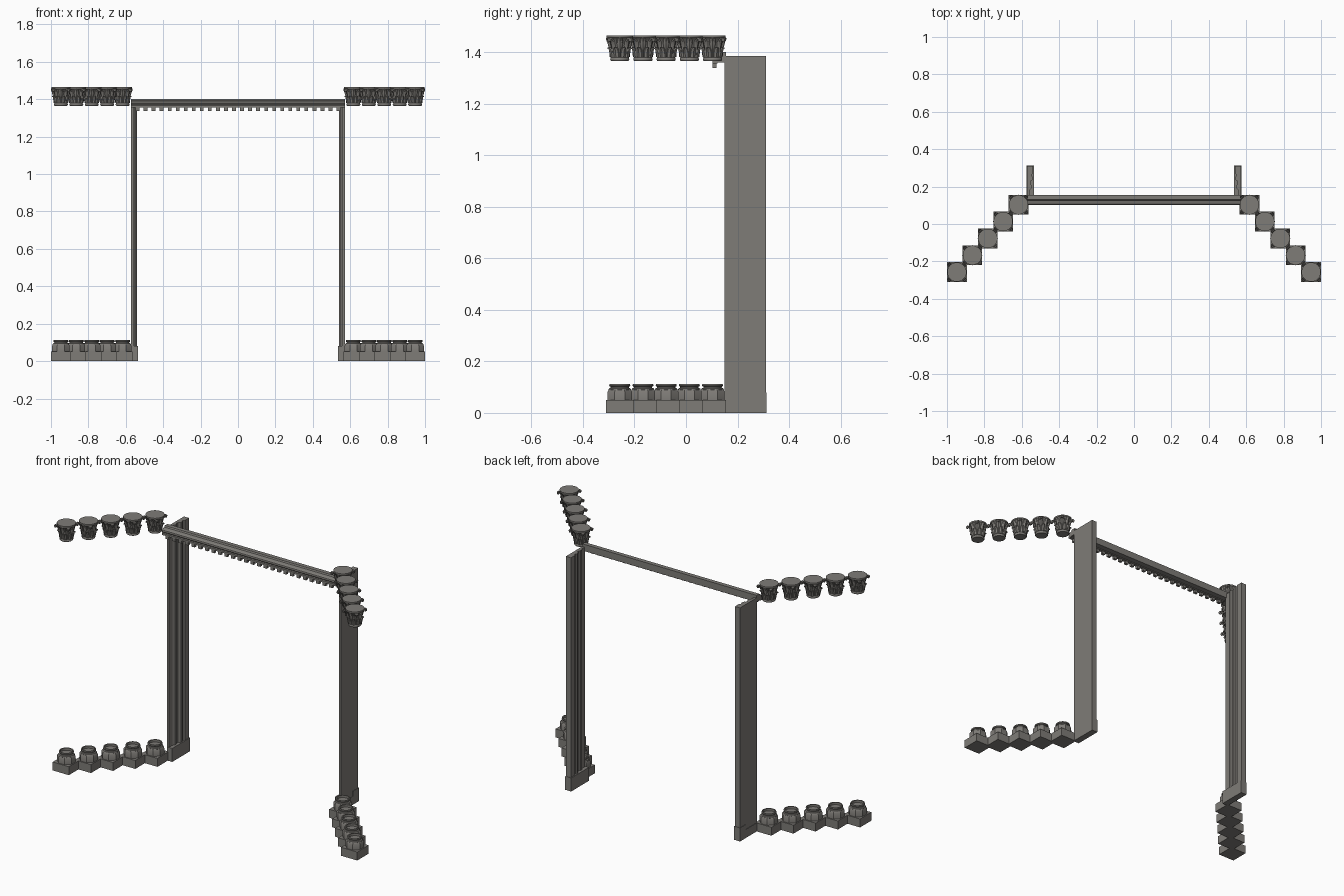
import bpy, bmesh
from math import sin, cos, pi, radians

if "Cube" in bpy.data.objects:
    bpy.data.objects.remove(bpy.data.objects["Cube"])

stone = bpy.data.materials.new("stone")
stone.diffuse_color = (0.21, 0.20, 0.185, 1)
stone.use_nodes = True
stone.node_tree.nodes["Principled BSDF"].inputs["Base Color"].default_value = stone.diffuse_color


def make_mesh(name, bm):
    bmesh.ops.recalc_face_normals(bm, faces=bm.faces[:])
    me = bpy.data.meshes.new(name)
    bm.to_mesh(me)
    bm.free()
    me.materials.append(stone)
    return me


def place(name, me, loc=(0, 0, 0), smooth=False):
    ob = bpy.data.objects.new(name, me)
    bpy.context.collection.objects.link(ob)
    ob.location = loc
    if smooth:
        bpy.ops.object.select_all(action='DESELECT')
        ob.select_set(True)
        bpy.context.view_layer.objects.active = ob
        bpy.ops.object.shade_smooth_by_angle(angle=radians(35))
    return ob


def box(bm, x0, x1, y0, y1, z0, z1):
    v = bmesh.ops.create_cube(bm, size=1)['verts']
    for p in v:
        p.co = (x1 if p.co.x > 0 else x0, y1 if p.co.y > 0 else y0, z1 if p.co.z > 0 else z0)


def lathe(bm, profile, n, start=0.0):
    rings = [[bm.verts.new((r * cos(start + 2 * pi * i / n), r * sin(start + 2 * pi * i / n), z))
              for i in range(n)] for r, z in profile]
    for a, b in zip(rings, rings[1:]):
        for i in range(n):
            bm.faces.new((a[i], a[(i + 1) % n], b[(i + 1) % n], b[i]))
    bm.faces.new(rings[0])
    bm.faces.new(rings[-1])


def extrude_profile(bm, pts, to_a, to_b):
    a = [bm.verts.new(to_a(p)) for p in pts]
    b = [bm.verts.new(to_b(p)) for p in pts]
    for i in range(len(pts)):
        j = (i + 1) % len(pts)
        bm.faces.new((a[i], a[j], b[j], b[i]))
    bm.faces.new(a)
    bm.faces.new(b)


def leaf(bm, angle, rows, thick=0.006):
    # rows: radius, height, half width; ridge stands proud of the edges
    c, s = cos(angle), sin(angle)
    rings = []
    for r, z, w in rows:
        pts = [(r - thick, -w), (r, -w * 0.75), (r + thick * 0.7, 0), (r, w * 0.75), (r - thick, w)]
        rings.append([bm.verts.new((a * c - b * s, a * s + b * c, z)) for a, b in pts])
    for p, q in zip(rings, rings[1:]):
        for i in range(5):
            j = (i + 1) % 5
            bm.faces.new((p[i], p[j], q[j], q[i]))
    bm.faces.new(rings[0])
    bm.faces.new(rings[-1])


# Column base: square plinth, octagonal block, turned rings with sunken top
bm = bmesh.new()
box(bm, -0.053, 0.053, -0.053, 0.053, 0, 0.05)
lathe(bm, [(0.051, 0.05), (0.051, 0.083), (0.046, 0.09)], 8, pi / 8)
lathe(bm, [(0.042, 0.085), (0.044, 0.09), (0.042, 0.095), (0.036, 0.097), (0.035, 0.101),
           (0.039, 0.103), (0.041, 0.107), (0.039, 0.112), (0.033, 0.112), (0.033, 0.098)], 20)
base_mesh = make_mesh("column_base", bm)

# Capital: neck ring, bell and abacus disc, with two tiers of curling leaves
bm = bmesh.new()
lathe(bm, [(0.034, 0), (0.037, 0.003), (0.038, 0.008), (0.036, 0.013), (0.033, 0.015),
           (0.034, 0.045), (0.040, 0.075), (0.047, 0.088), (0.052, 0.091), (0.052, 0.1)], 16, pi / 16)
for i in range(8):
    leaf(bm, (i + 0.5) * pi / 4, [(0.035, 0.014, 0.012), (0.038, 0.03, 0.013), (0.042, 0.045, 0.011),
                                  (0.047, 0.053, 0.007), (0.047, 0.047, 0.004)])
    corner = i % 2
    tip = 0.064 if corner else 0.050
    leaf(bm, i * pi / 4, [(0.035, 0.016, 0.005), (0.038, 0.05, 0.009), (0.045, 0.075, 0.013),
                          (tip - 0.003, 0.092, 0.012), (tip, 0.088, 0.010), (tip - 0.003, 0.077, 0.006)])
capital_mesh = make_mesh("capital", bm)

# Five stepped columns on each splayed side
for side, word in ((-1, "left"), (1, "right")):
    for i in range(5):
        x, y = side * (0.947 - 0.0825 * i), -0.257 + 0.09 * i
        place(f"column_base_{word}_{i + 1}", base_mesh, (x, y, 0), True)
        place(f"capital_{word}_{i + 1}", capital_mesh, (x, y, 1.365), True)

    # Door jamb: flat outside, moulded inside stepping inwards to the back
    jamb = [(0.572, 0.15), (0.572, 0.31), (0.539, 0.31), (0.539, 0.272), (0.546, 0.266), (0.546, 0.256),
            (0.541, 0.250), (0.541, 0.238), (0.546, 0.232), (0.554, 0.228), (0.554, 0.212),
            (0.548, 0.206), (0.548, 0.192), (0.554, 0.186), (0.557, 0.178), (0.557, 0.15)]
    bm = bmesh.new()
    extrude_profile(bm, jamb, lambda p: (side * p[0], p[1], 0.04), lambda p: (side * p[0], p[1], 1.385))
    place(f"door_jamb_{word}", make_mesh("door_jamb", bm))

    # Jamb plinth, higher towards the back on the inside
    bm = bmesh.new()
    box(bm, *sorted((side * 0.535, side * 0.574)), 0.147, 0.313, 0, 0.05)
    box(bm, *sorted((side * 0.535, side * 0.574)), 0.258, 0.313, 0.05, 0.08)
    box(bm, *sorted((side * 0.535, side * 0.568)), 0.147, 0.258, 0.05, 0.08)
    place(f"jamb_plinth_{word}", make_mesh("jamb_plinth", bm))

# Lintel cornice moulding
cornice = [(0.155, 1.36), (0.155, 1.40), (0.130, 1.40), (0.126, 1.392), (0.112, 1.388), (0.104, 1.384),
           (0.102, 1.376), (0.106, 1.370), (0.102, 1.366), (0.102, 1.355), (0.122, 1.355), (0.122, 1.36)]
bm = bmesh.new()
extrude_profile(bm, cornice, lambda p: (-0.572, *p), lambda p: (0.572, *p))
place("lintel", make_mesh("lintel", bm))

# Row of dentils under the lintel
bm = bmesh.new()
for i in range(26):
    x = -0.5375 + i * 0.043
    box(bm, x - 0.01, x + 0.01, 0.102, 0.118, 1.338, 1.356)
place("dentils", make_mesh("dentils", bm))
